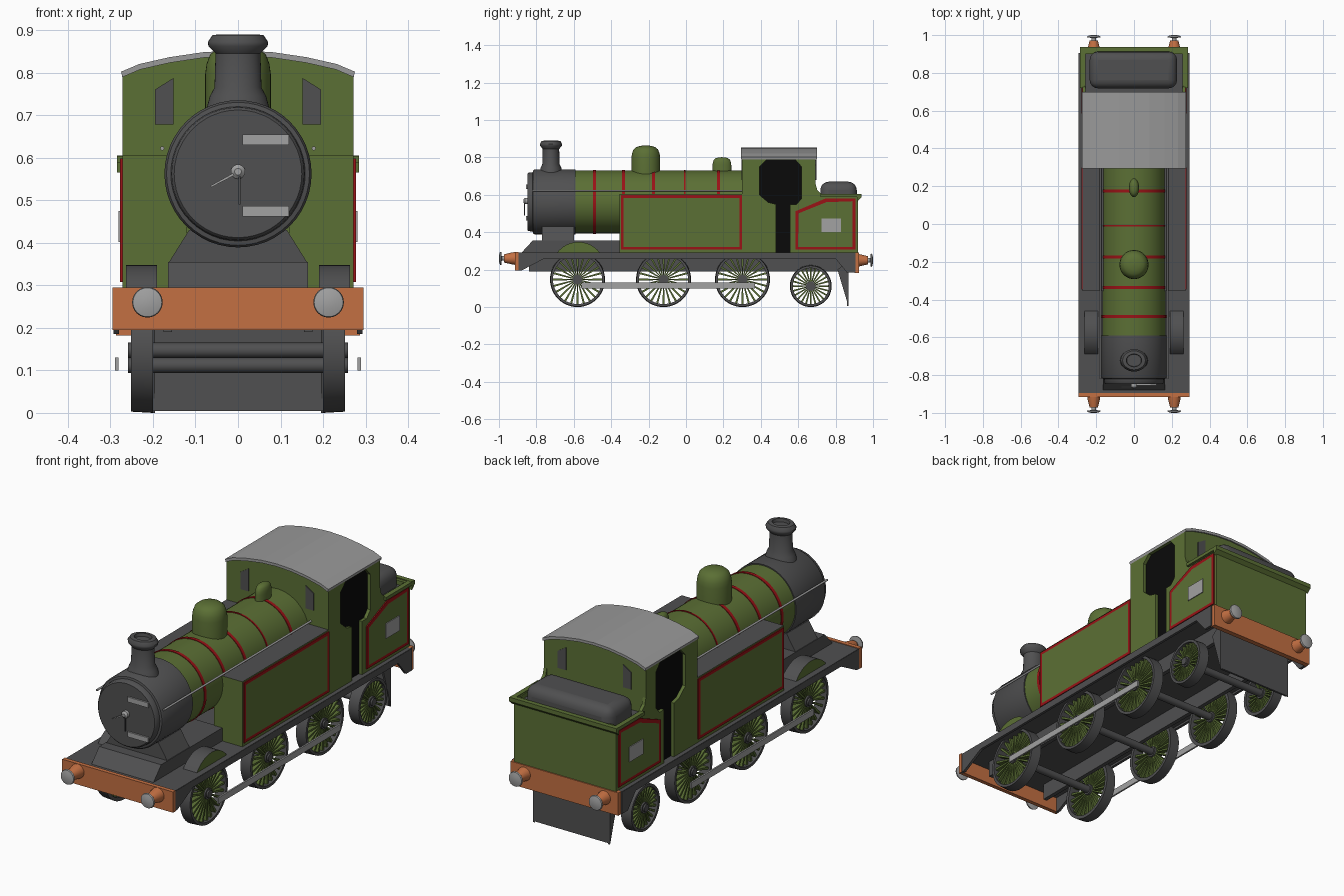
import bpy, bmesh, math
from mathutils import Vector

if "Cube" in bpy.data.objects:
    bpy.data.objects.remove(bpy.data.objects["Cube"])


def material(name, r, g, b):
    m = bpy.data.materials.new(name)
    m.diffuse_color = (r, g, b, 1)
    m.use_nodes = True
    m.node_tree.nodes["Principled BSDF"].inputs["Base Color"].default_value = m.diffuse_color
    return m


GREEN = material("leaf green", 0.105, 0.16, 0.035)
DARK = material("dark grey", 0.08, 0.08, 0.082)
ORANGE = material("orange", 0.55, 0.16, 0.055)
ROOF = material("roof grey", 0.32, 0.32, 0.32)
SILVER = material("silver", 0.36, 0.36, 0.36)
RED = material("lining red", 0.32, 0.006, 0.008)
BLACK = material("black", 0.003, 0.003, 0.003)
smooth = []


def finish(name, bm, mats, shade=False):
    bmesh.ops.recalc_face_normals(bm, faces=bm.faces)
    me = bpy.data.meshes.new(name)
    bm.to_mesh(me)
    bm.free()
    for m in mats:
        me.materials.append(m)
    ob = bpy.data.objects.new(name, me)
    bpy.context.collection.objects.link(ob)
    if shade:
        smooth.append(ob)
    return ob


def place(axis, a, b, t):
    """Put a 2D profile point (a, b) at depth t along the axis."""
    return {"x": (t, a, b), "y": (a, t, b), "z": (a, b, t)}[axis]


def prism(name, pts, lo, hi, axis, *mats, rule=None, shade=False):
    bm = bmesh.new()
    rings = [[bm.verts.new(place(axis, a, b, t)) for a, b in pts] for t in (lo, hi)]
    n = len(pts)
    for r in rings:
        bm.faces.new(r)
    for i in range(n):
        j = (i + 1) % n
        bm.faces.new((rings[0][i], rings[0][j], rings[1][j], rings[1][i]))
    bmesh.ops.recalc_face_normals(bm, faces=bm.faces)
    bm.normal_update()
    if rule:
        for f in bm.faces:
            f.material_index = int(rule(f.normal))
    return finish(name, bm, mats, shade)


def box(name, x, y, z, *mats, rule=None):
    pts = [(x[0], y[0]), (x[1], y[0]), (x[1], y[1]), (x[0], y[1])]
    return prism(name, pts, z[0], z[1], "z", *mats, rule=rule)


def lathe(name, profile, loc, axis, mat, squash=(1, 1), n=40, closed=False):
    """Spin (radius, depth) points about an axis through loc."""
    bm = bmesh.new()
    rings = []
    for r, t in profile:
        ring = []
        for i in range(n):
            a = 2 * math.pi * i / n
            p = place(axis, r * math.cos(a) * squash[0], r * math.sin(a) * squash[1], t)
            ring.append(bm.verts.new(Vector(p) + Vector(loc)))
        rings.append(ring)
    pairs = list(zip(rings, rings[1:]))
    if closed:
        pairs.append((rings[-1], rings[0]))
    else:
        bm.faces.new(rings[0])
        bm.faces.new(rings[-1])
    for p, q in pairs:
        for i in range(n):
            j = (i + 1) % n
            bm.faces.new((p[i], p[j], q[j], q[i]))
    return finish(name, bm, [mat], True)


def lined_panel(name, pts, s):
    """Thin red plate with an inset green centre on side s."""
    ob = prism(name, pts, s * 0.270, s * 0.277, "x", RED, GREEN)
    bm = bmesh.new()
    bm.from_mesh(ob.data)
    bm.normal_update()
    face = [f for f in bm.faces if f.normal.x * s > 0.9]
    bmesh.ops.inset_region(bm, faces=face, thickness=0.02)
    for f in face:
        f.material_index = 1
    bm.to_mesh(ob.data)
    bm.free()


up = lambda n: n.z > 0.9

# Footplate and frames
box("running_board", (-0.292, 0.292), (-0.905, 0.905), (0.268, 0.292), DARK)
valance = [(-0.905, 0.195), (-0.88, 0.195), (-0.76, 0.258), (0.8, 0.258),
           (0.86, 0.185), (0.905, 0.185), (0.905, 0.29), (-0.905, 0.29)]
for s in (-1, 1):
    prism("valance", valance, s * 0.28, s * 0.293, "x", DARK)
    box("frame_plate", (s * 0.165 - 0.01, s * 0.165 + 0.01), (-0.84, 0.86), (0.19, 0.27), DARK)
    prism("rear_guard_side", [(0.81, 0.2), (0.87, 0.25), (0.87, 0.0)],
          s * 0.195, s * 0.205, "x", DARK)
box("rear_guard", (-0.2, 0.2), (0.86, 0.87), (0.005, 0.27), DARK)
box("front_beam", (-0.295, 0.295), (-0.915, -0.895), (0.195, 0.295), ORANGE)
box("rear_beam", (-0.287, 0.287), (0.9, 0.925), (0.182, 0.292), ORANGE)

# Buffers at both ends
for s in (-1, 1):
    for d, z in ((-1, 0.26), (1, 0.25)):
        lathe("buffer_body", [(0.035, d * 0.91), (0.032, d * 0.93), (0.022, d * 0.972)],
              (s * 0.213, 0, z), "y", ORANGE, n=20)
        lathe("buffer_head", [(0.012, d * 0.965), (0.012, d * 0.985), (0.036, d * 0.988),
                              (0.034, d * 0.995), (0.015, d)],
              (s * 0.213, 0, z), "y", SILVER, n=24)


# Wheels
def spokes(y, r, s):
    bm = bmesh.new()
    n = 24
    for i in range(n):
        a = 2 * math.pi * i / n
        u, v = Vector((0, math.cos(a), math.sin(a))), Vector((0, -math.sin(a), math.cos(a)))
        vs = []
        for x in (0.215, 0.242):
            for k, w in ((0.015, -1), (r - 0.01, -1), (r - 0.01, 1), (0.015, 1)):
                p = Vector((s * x, y, r)) + u * k + v * w * (0.0025 + 0.022 * k)
                vs.append(bm.verts.new(p))
        for f in ((0, 1, 2, 3), (4, 5, 6, 7), (0, 1, 5, 4), (3, 2, 6, 7), (0, 3, 7, 4), (1, 2, 6, 5)):
            bm.faces.new([vs[j] for j in f])
    finish("wheel_spokes", bm, [GREEN])


for y, r in ((-0.58, 0.147), (-0.12, 0.147), (0.302, 0.147), (0.667, 0.112)):
    lathe("axle", [(0.018, -0.258), (0.018, 0.258)], (0, y, r), "x", DARK, n=20)
    for s in (-1, 1):
        tyre = [(r, s * 0.2), (r - 0.003, s * 0.252), (r - 0.016, s * 0.252), (r - 0.016, s * 0.2)]
        lathe("wheel_tyre", tyre, (0, y, r), "x", DARK, n=48, closed=True)
        lathe("wheel_hub", [(0.026, s * 0.205), (0.026, s * 0.25)], (0, y, r), "x", DARK, n=20)
        spokes(y, r, s)
for s in (-1, 1):
    box("coupling_rod", (s * 0.285 - 0.004, s * 0.285 + 0.004), (-0.56, 0.37), (0.1, 0.13), SILVER)

# Smokebox saddle and front splashers
prism("front_platform", [(-0.88, 0.29), (-0.82, 0.355), (-0.35, 0.355), (-0.35, 0.29)],
      -0.165, 0.165, "x", DARK)
prism("saddle", [(-0.165, 0.35), (0.165, 0.35), (0.115, 0.43), (-0.115, 0.43)],
      -0.77, -0.6, "y", DARK)
arc = []
for i in range(13):
    a = math.radians(36 + 108 * i / 12)
    arc.append((-0.575 + 0.143 * math.cos(a), 0.205 + 0.143 * math.sin(a)))
for s in (-1, 1):
    prism("splasher", arc, s * 0.19, s * 0.263, "x", DARK, GREEN,
          rule=lambda n: abs(n.x) > 0.9, shade=True)

# Boiler, bands and smokebox
ZC = 0.562
lathe("boiler", [(0.168, -0.6), (0.168, 0.3)], (0, 0, ZC), "y", GREEN, n=48)
for y, w in ((-0.49, 0.008), (-0.335, 0.008), (-0.175, 0.008), (-0.008, 0.004), (0.175, 0.008)):
    lathe("boiler_band", [(0.171, y - w), (0.171, y + w)], (0, 0, ZC), "y", RED, n=48)
lathe("smokebox", [(0.15, -0.848), (0.156, -0.842), (0.158, -0.82), (0.168, -0.818), (0.173, -0.81),
                   (0.173, -0.59)], (0, 0, ZC), "y", DARK, n=48)
for z in (0.474, 0.642):
    box("door_hinge", (0.01, 0.12), (-0.856, -0.847), (z - 0.012, z + 0.012), SILVER)
lathe("door_boss", [(0.017, -0.845), (0.017, -0.862), (0.008, -0.87)], (0, 0, 0.567), "y", SILVER, n=20)
prism("door_handle", [(0, 0.57), (-0.065, 0.534), (-0.063, 0.53), (0.002, 0.564)],
      -0.866, -0.86, "y", SILVER)
box("door_lever", (0.001, 0.006), (-0.866, -0.86), (0.49, 0.565), DARK)
for s in (-1, 1):
    lathe("handrail", [(0.005, -0.82), (0.005, 0.3)], (s * 0.178, 0, 0.622), "y", SILVER, n=10)

# Chimney and domes
lathe("chimney", [(0.065, 0.7), (0.055, 0.745), (0.046, 0.765), (0.044, 0.845), (0.058, 0.862),
                  (0.059, 0.872), (0.05, 0.888), (0.034, 0.89), (0.032, 0.875)],
      (0, -0.722, 0), "z", DARK, squash=(1.2, 1))
dome = [(1, 0), (1, 0.6), (0.96, 0.74), (0.85, 0.88), (0.65, 0.96), (0.35, 1), (0.05, 1.01)]
lathe("steam_dome", [(0.077 * r, 0.7 + 0.162 * t) for r, t in dome], (0, -0.215, 0), "z", GREEN)
lathe("safety_valve_dome", [(0.05 * r, 0.7 + 0.1 * t) for r, t in dome],
      (0, 0.192, 0), "z", GREEN, squash=(0.54, 1))

# Side tanks
for s in (-1, 1):
    box("side_tank", sorted((s * 0.12, s * 0.272)), (-0.355, 0.3), (0.29, 0.605), GREEN, DARK, rule=up)
    lined_panel("tank_panel", [(-0.348, 0.308), (0.3, 0.308), (0.3, 0.598), (-0.348, 0.598)], s)

# Cab and bunker sides with the doorway cut into the outline
side = [(0.3, 0.29), (0.48, 0.29), (0.48, 0.55), (0.44, 0.56), (0.392, 0.6), (0.392, 0.75),
        (0.43, 0.787), (0.585, 0.787), (0.618, 0.75), (0.618, 0.58), (0.59, 0.548), (0.555, 0.548),
        (0.555, 0.29), (0.905, 0.29), (0.905, 0.6), (0.73, 0.6), (0.702, 0.625), (0.692, 0.66),
        (0.692, 0.798), (0.3, 0.798)]
bunker = [(0.585, 0.308), (0.905, 0.308), (0.905, 0.58), (0.745, 0.58), (0.585, 0.512)]
for s in (-1, 1):
    prism("cab_side", side, s * 0.256, s * 0.272, "x", GREEN)
    lined_panel("bunker_panel", bunker, s)
    box("number_plate", sorted((s * 0.272, s * 0.281)), (0.725, 0.83), (0.402, 0.474), SILVER)
box("cab_interior", (-0.255, 0.255), (0.315, 0.675), (0.29, 0.79), BLACK)

# Curved cab ends and roof
curve = [(-0.272, 0.797), (-0.23, 0.815), (-0.16, 0.831), (-0.08, 0.843), (0, 0.847),
         (0.08, 0.843), (0.16, 0.831), (0.23, 0.815), (0.272, 0.797)]
for name, y, z in (("cab_front", 0.3, 0.29), ("cab_back", 0.678, 0.56)):
    prism(name, [(-0.272, z)] + curve + [(0.272, z)], y, y + 0.015, "y", GREEN)
roof = [(x * 1.01, z + 0.005) for x, z in curve] + [(x, z - 0.008) for x, z in reversed(curve)]
prism("cab_roof", roof, 0.294, 0.7, "y", ROOF)
for s in (-1, 1):
    pane = [(s * 0.152, 0.678), (s * 0.195, 0.678), (s * 0.195, 0.76), (s * 0.152, 0.787)]
    prism("front_window", pane, 0.296, 0.301, "y", DARK)
    prism("rear_window", pane, 0.692, 0.697, "y", DARK)

# Bunker body, rim and coal
box("bunker", (-0.256, 0.256), (0.676, 0.915), (0.29, 0.58), GREEN, DARK, rule=up)
box("bunker_back", (-0.272, 0.272), (0.9, 0.92), (0.29, 0.6), GREEN)
prism("bunker_back_rim", [(0.915, 0.565), (0.937, 0.585), (0.937, 0.605), (0.915, 0.605)],
      -0.285, 0.285, "x", GREEN)
for s in (-1, 1):
    box("bunker_side_rim", sorted((s * 0.262, s * 0.285)), (0.72, 0.93), (0.588, 0.604), GREEN)
coal = box("coal_load", (-0.235, 0.228), (0.718, 0.913), (0.5, 0.67), DARK)
bevel = coal.modifiers.new("rounding", "BEVEL")
bevel.width = 0.045
bevel.segments = 4
smooth.append(coal)

# Smooth shading on round parts
bpy.ops.object.select_all(action="DESELECT")
for ob in smooth:
    ob.select_set(True)
bpy.context.view_layer.objects.active = smooth[0]
bpy.ops.object.shade_smooth_by_angle(angle=math.radians(40))
